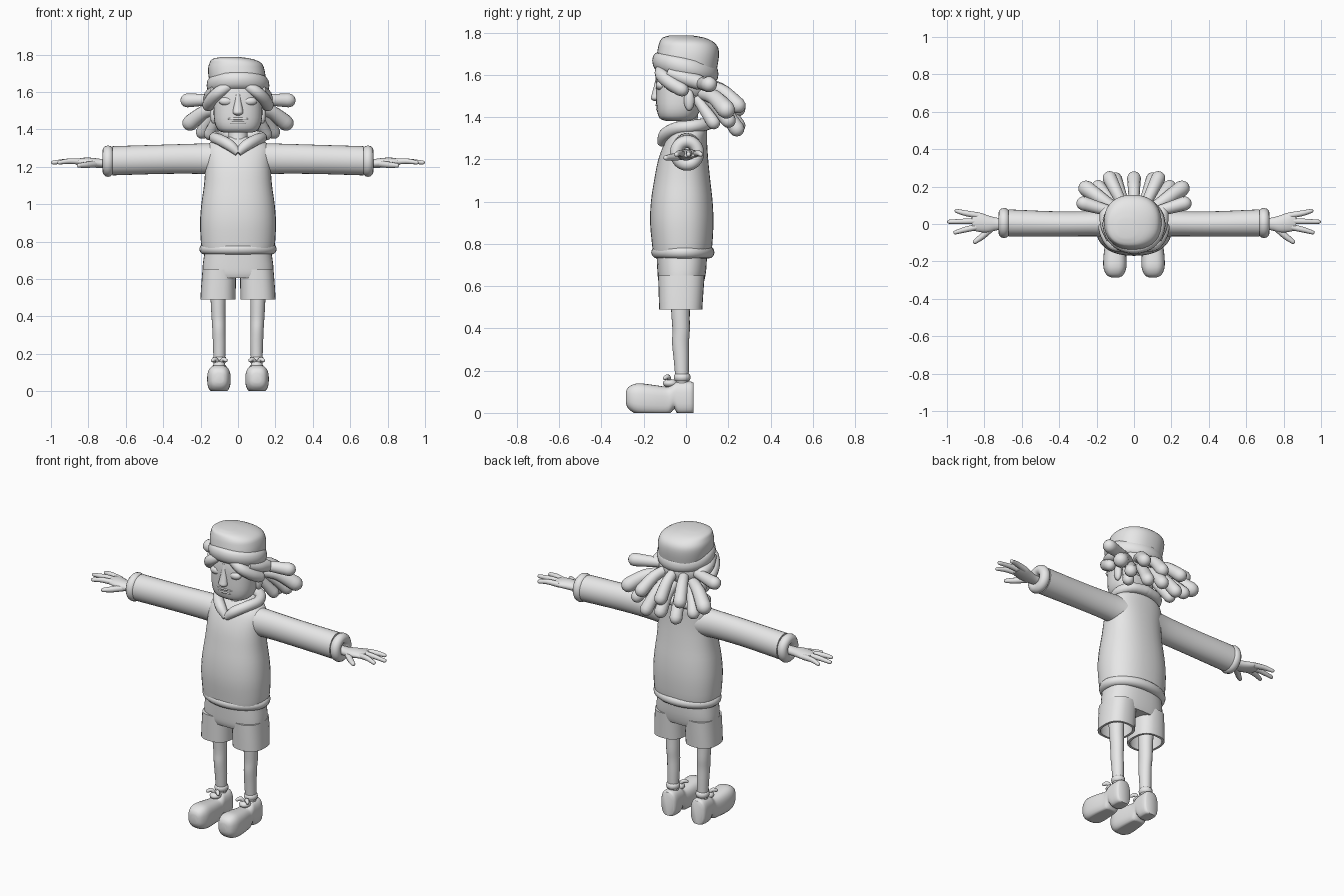
import bpy, bmesh, math
from mathutils import Vector

grey = bpy.data.materials.new("light grey")
grey.diffuse_color = (0.8, 0.8, 0.8, 1)


def finish(name, bm, angle=50):
    bmesh.ops.recalc_face_normals(bm, faces=bm.faces)
    mesh = bpy.data.meshes.new(name)
    bm.to_mesh(mesh)
    bm.free()
    mesh.materials.append(grey)
    ob = bpy.data.objects.new(name, mesh)
    bpy.context.collection.objects.link(ob)
    bpy.ops.object.select_all(action='DESELECT')
    ob.select_set(True)
    bpy.context.view_layer.objects.active = ob
    bpy.ops.object.shade_smooth_by_angle(angle=math.radians(angle))
    return ob


def spline(rows, steps):
    """Catmull-Rom interpolation of equal-length tuples."""
    if steps < 2:
        return rows
    out = []
    for i in range(len(rows) - 1):
        p0, p1, p2, p3 = (rows[max(i - 1, 0)], rows[i], rows[i + 1], rows[min(i + 2, len(rows) - 1)])
        for k in range(steps):
            t = k / steps
            out.append(tuple(0.5 * (2 * b + (c - a) * t + (2 * a - 5 * b + 4 * c - d) * t * t
                                    + (3 * b - a - 3 * c + d) * t ** 3)
                             for a, b, c, d in zip(p0, p1, p2, p3)))
    return out + [rows[-1]]


def skin(name, loops, closed=False, angle=50):
    bm = bmesh.new()
    vs = [[bm.verts.new(p) for p in loop] for loop in loops]
    n = len(vs[0])
    for a, b in zip(vs, vs[1:] + vs[:1] if closed else vs[1:]):
        for i in range(n):
            bm.faces.new((a[i], a[(i + 1) % n], b[(i + 1) % n], b[i]))
    if not closed:
        bm.faces.new(vs[0])
        bm.faces.new(vs[-1])
    return finish(name, bm, angle)


def loft(name, rings, axis='z', n=28, p=2.0, steps=3, floor=False, angle=50):
    """Rings are (position on axis, centre u, centre v, radius u, radius v)."""
    loops = []
    for t, u, v, a, b in spline(rings, steps):
        loop = []
        for i in range(n):
            c, s = math.cos(math.tau * i / n), math.sin(math.tau * i / n)
            pu = u + a * math.copysign(abs(c) ** (2 / p), c)
            pv = v + b * math.copysign(abs(s) ** (2 / p), s)
            if floor:
                pv = max(pv, 0)
            loop.append({'z': (pu, pv, t), 'x': (t, pu, pv), 'y': (pu, t, pv)}[axis])
        loops.append(loop)
    return skin(name, loops, angle=angle)


def tube(name, pts, n=14, steps=4):
    """Round tube through (x, y, z, radius) with a domed tip."""
    rows = spline(pts, steps)
    end, r = Vector(rows[-1][:3]), rows[-1][3]
    d = (end - Vector(rows[-2][:3])).normalized()
    for k in (30, 55, 78):
        q = math.radians(k)
        rows.append((*(end + d * r * math.sin(q)), r * math.cos(q)))
    loops = []
    for i, row in enumerate(rows):
        d = (Vector(rows[min(i + 1, len(rows) - 1)][:3]) - Vector(rows[max(i - 1, 0)][:3])).normalized()
        side = d.cross((0, 0, 1) if abs(d.z) < 0.95 else (0, 1, 0)).normalized()
        up = side.cross(d)
        loops.append([Vector(row[:3]) + row[3] * (side * math.cos(math.tau * j / n) + up * math.sin(math.tau * j / n))
                      for j in range(n)])
    return skin(name, loops)


def ring(name, centre, ru, rv, thick, depth, axis='z', tilt=0.0, n=40, m=12):
    """Padded band; ru and rv are the outer radii."""
    loops = []
    for i in range(n):
        a = math.tau * i / n
        loop = []
        for j in range(m):
            q = math.tau * j / m
            k = thick * (math.cos(q) - 1)
            u, v, w = (ru + k) * math.cos(a), (rv + k) * math.sin(a), depth * math.sin(q)
            off = (u, v, w + tilt * v) if axis == 'z' else (w, u, v)
            loop.append(Vector(centre) + Vector(off))
        loops.append(loop)
    return skin(name, loops, closed=True)


def ball(name, centre, size):
    bm = bmesh.new()
    bmesh.ops.create_uvsphere(bm, u_segments=20, v_segments=12, radius=1)
    for v in bm.verts:
        v.co = Vector([c + s * k for c, s, k in zip(centre, size, v.co)])
    return finish(name, bm)


# Sweater body, hem and collar
loft("sweater", [(0.75, 0, -0.02, 0.19, 0.135), (0.79, 0, -0.018, 0.198, 0.142), (0.9, 0, -0.02, 0.203, 0.15),
                 (1.0, 0, -0.02, 0.196, 0.146), (1.1, 0, -0.018, 0.182, 0.133), (1.2, 0, -0.013, 0.175, 0.118),
                 (1.28, 0, 0, 0.175, 0.1), (1.325, 0, 0.015, 0.155, 0.085), (1.36, 0, 0.03, 0.09, 0.065)],
     p=2.3, n=36)
ring("sweater_hem", (0, -0.015, 0.76), 0.207, 0.15, 0.03, 0.03)
collar = [(0, -0.115, 1.275), (0.045, -0.1, 1.315), (0.1, -0.05, 1.345), (0.125, 0.02, 1.355),
          (0.09, 0.085, 1.365), (0, 0.105, 1.37)]
for s in (-1, 1):
    tube("collar", [(s * x, y, z, 0.02 + 0.01 * (i > 0)) for i, (x, y, z) in enumerate(collar)])

# Head, neck and face
loft("neck", [(1.26, 0, -0.02, 0.06, 0.06), (1.34, 0, 0.0, 0.052, 0.05), (1.44, 0, 0.01, 0.05, 0.05)])
loft("head", [(1.382, 0, -0.04, 0.07, 0.055), (1.395, 0, -0.04, 0.105, 0.085), (1.44, 0, -0.035, 0.126, 0.104),
              (1.52, 0, -0.025, 0.131, 0.117), (1.6, 0, -0.01, 0.13, 0.13), (1.68, 0, 0, 0.12, 0.12)], p=2.4)
ball("back_hair", (0, 0.04, 1.56), (0.14, 0.105, 0.1))
loft("nose", [(1.475, 0, -0.14, 0.01, 0.01), (1.487, 0, -0.145, 0.027, 0.022), (1.51, 0, -0.142, 0.025, 0.02),
              (1.56, 0, -0.135, 0.016, 0.014), (1.61, 0, -0.13, 0.012, 0.01)], n=14)
ball("lower_lip", (0, -0.107, 1.437), (0.075, 0.036, 0.013))
ball("upper_lip", (0, -0.109, 1.457), (0.08, 0.036, 0.012))
for s in (-1, 1):
    ball("eyelid", (s * 0.062, -0.118, 1.55), (0.04, 0.025, 0.024))
    ball("ear", (s * 0.13, 0.015, 1.48), (0.02, 0.025, 0.05))

# Hat crown and rolled band
loft("hat_crown", [(1.62, 0, 0.005, 0.145, 0.14), (1.68, -0.005, 0.008, 0.152, 0.147), (1.725, -0.01, 0.01, 0.15, 0.143),
                   (1.755, -0.014, 0.003, 0.138, 0.128), (1.776, -0.03, -0.012, 0.108, 0.098),
                   (1.787, -0.042, -0.025, 0.05, 0.05)], p=2.3, n=36)
ring("hat_band", (0, -0.003, 1.635), 0.168, 0.157, 0.03, 0.046, tilt=-0.2)

# Locks of hair: (root, tip, tip radius, sag)
locks = [((0.1, 0.06, 1.56), (0.27, 0.11, 1.555), 0.038, 0.0),
         ((0.1, 0.08, 1.51), (0.255, 0.19, 1.435), 0.043, 0.02),
         ((0.06, 0.1, 1.55), (0.13, 0.245, 1.455), 0.038, 0.02),
         ((0.09, 0.08, 1.5), (0.19, 0.2, 1.385), 0.036, 0.015),
         ((0.05, 0.1, 1.5), (0.1, 0.24, 1.345), 0.037, 0.02),
         ((0.1, 0.05, 1.49), (0.15, 0.13, 1.375), 0.033, 0.0)]
for s in (-1, 1):
    for (x, y, z), (u, v, w), r, sag in locks:
        tube("hair_lock", [(s * x, y, z, r * 0.7), (s * (x + u) / 2, (y + v) / 2, (z + w) / 2 + sag, r * 0.85),
                           (s * u, v, w, r)])
    tube("front_lock", [(s * 0.04, -0.115, 1.635, 0.025), (s * 0.1, -0.115, 1.6, 0.032),
                        (s * 0.14, -0.07, 1.56, 0.034), (s * 0.158, -0.02, 1.53, 0.033)])
    tube("side_lock", [(s * 0.12, -0.08, 1.61, 0.028), (s * 0.145, -0.01, 1.585, 0.034),
                       (s * 0.15, 0.06, 1.565, 0.036)])
for z0, tip in ((1.56, 1.44), (1.49, 1.36)):
    tube("hair_lock_middle", [(0, 0.1, z0, 0.027), (0, 0.18, (z0 + tip) / 2 + 0.02, 0.032), (0, 0.245, tip, 0.037)])

# Arms, hands, legs and shoes
for s in (-1, 1):
    loft("sleeve", [(s * 0.1, 0.005, 1.24, 0.08, 0.085), (s * 0.2, 0.002, 1.243, 0.068, 0.081),
                    (s * 0.4, 0, 1.24, 0.067, 0.078), (s * 0.67, 0.005, 1.232, 0.073, 0.078)], 'x')
    ring("cuff", (s * 0.695, 0.005, 1.23), 0.081, 0.084, 0.03, 0.03, 'x')
    loft("palm", [(s * 0.66, 0.0, 1.218, 0.032, 0.026), (s * 0.73, 0.0, 1.218, 0.033, 0.024),
                  (s * 0.78, 0.0, 1.222, 0.046, 0.026), (s * 0.83, 0.01, 1.226, 0.052, 0.022),
                  (s * 0.865, 0.012, 1.226, 0.045, 0.015)], 'x', n=20)
    for x, y, y0 in ((0.948, 0.07, 0.045), (0.988, 0.012, 0.016), (0.955, -0.045, -0.014)):
        tube("finger", [(s * 0.83, y0, 1.226, 0.017), (s * 0.9, (y + y0) / 2, 1.23, 0.015), (s * x, y, 1.223, 0.011)], 10)
    tube("thumb", [(s * 0.76, -0.02, 1.215, 0.018), (s * 0.81, -0.065, 1.21, 0.017), (s * 0.85, -0.095, 1.207, 0.012)], 10)

    loft("shorts_leg", [(0.6, s * 0.107, -0.025, 0.08, 0.085), (0.49, s * 0.107, -0.025, 0.08, 0.088),
                        (0.49, s * 0.107, -0.025, 0.094, 0.102), (0.55, s * 0.105, -0.024, 0.093, 0.105),
                        (0.65, s * 0.1, -0.022, 0.09, 0.11)], p=2.5, steps=1)
    loft("leg", [(0.14, s * 0.1, -0.018, 0.03, 0.03), (0.25, s * 0.1, -0.022, 0.034, 0.036),
                 (0.33, s * 0.102, -0.026, 0.035, 0.04), (0.39, s * 0.104, -0.023, 0.037, 0.041),
                 (0.48, s * 0.106, -0.026, 0.04, 0.044), (0.61, s * 0.106, -0.025, 0.045, 0.05)], n=20)
    ring("sock_cuff", (s * 0.1, -0.018, 0.168), 0.039, 0.04, 0.01, 0.018, n=24, m=8)
    loft("shoe", [(-0.285, s * 0.1, 0.072, 0.022, 0.026), (-0.272, s * 0.102, 0.071, 0.045, 0.052),
                  (-0.23, s * 0.102, 0.066, 0.062, 0.074), (-0.16, s * 0.102, 0.06, 0.06, 0.073),
                  (-0.095, s * 0.1, 0.056, 0.052, 0.068), (-0.075, s * 0.1, 0.062, 0.05, 0.066),
                  (-0.055, s * 0.1, 0.08, 0.049, 0.062), (-0.035, s * 0.1, 0.07, 0.05, 0.078),
                  (0.02, s * 0.1, 0.07, 0.05, 0.079), (0.036, s * 0.1, 0.07, 0.04, 0.072)],
         'y', p=2.7, floor=True)
    for k in (-1, 1):
        tube("lace_bow", [(s * 0.1, -0.075, 0.145, 0.008), (s * 0.1 + k * 0.02, -0.085, 0.17, 0.012),
                          (s * 0.1 + k * 0.035, -0.1, 0.165, 0.01)], 8)
    ball("shoe_tongue", (s * 0.1, -0.075, 0.14), (0.032, 0.035, 0.02))

# Seat of the shorts
loft("shorts_seat", [(0.605, 0, -0.022, 0.185, 0.102), (0.63, 0, -0.022, 0.19, 0.11),
                     (0.68, 0, -0.02, 0.188, 0.116), (0.76, 0, -0.02, 0.176, 0.12)], p=2.5, n=36)
